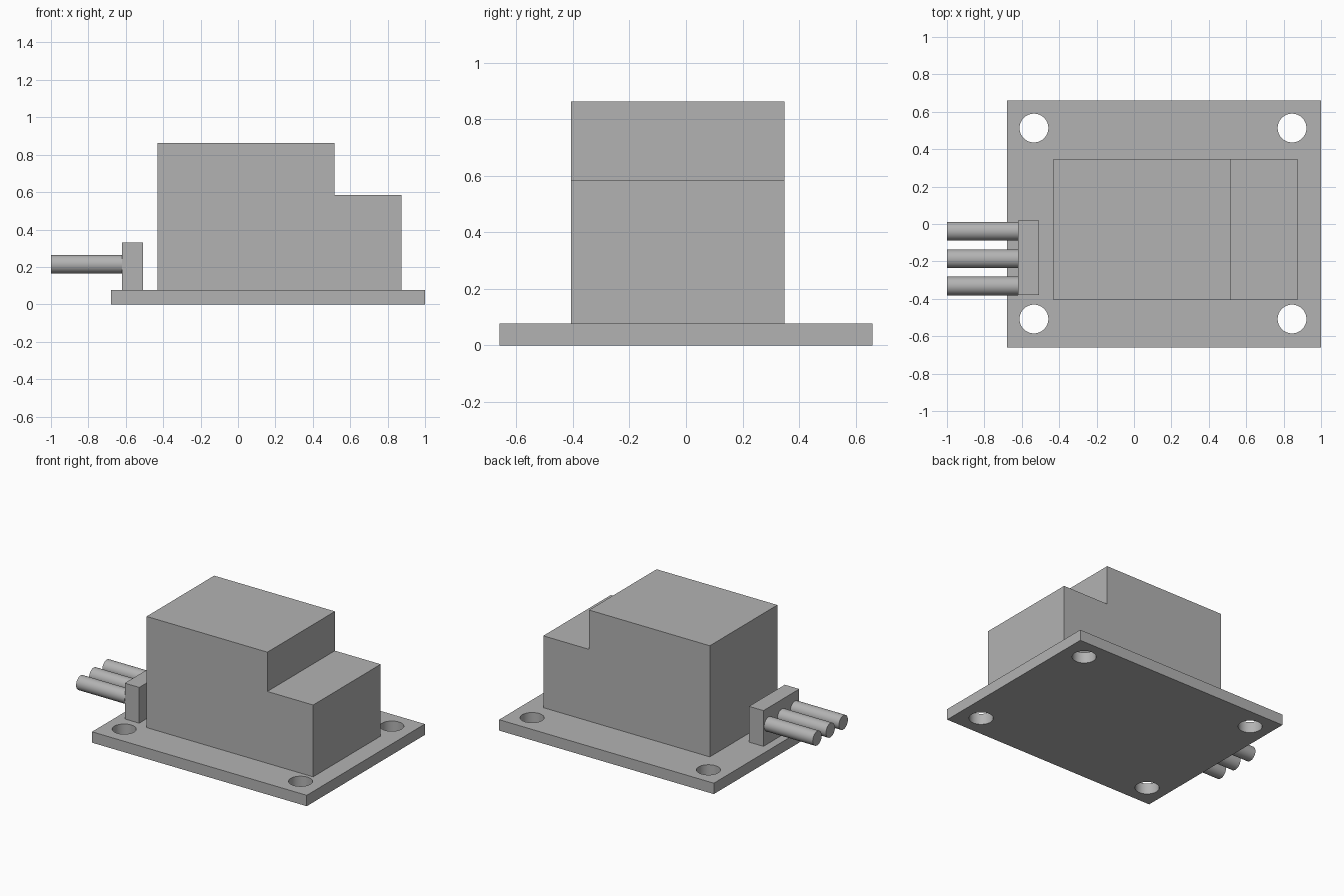
import bpy
import bmesh
from math import pi, radians
from mathutils import Matrix

if "Cube" in bpy.data.objects:
    bpy.data.objects.remove(bpy.data.objects["Cube"], do_unlink=True)

BASE_TOP = 0.077

grey = bpy.data.materials.new("plain_grey")
grey.use_nodes = True
GREY = (0.45, 0.45, 0.45, 1)
grey.diffuse_color = GREY
grey.node_tree.nodes["Principled BSDF"].inputs["Base Color"].default_value = GREY


def make_object(name, bm):
    bmesh.ops.recalc_face_normals(bm, faces=bm.faces)
    mesh = bpy.data.meshes.new(name)
    bm.to_mesh(mesh)
    bm.free()
    mesh.materials.append(grey)
    obj = bpy.data.objects.new(name, mesh)
    bpy.context.collection.objects.link(obj)
    return obj


def prism(name, profile, y0, y1):
    """Extrude an x-z outline along y."""
    bm = bmesh.new()
    face = bm.faces.new([bm.verts.new((x, y0, z)) for x, z in profile])
    new = bmesh.ops.extrude_face_region(bm, geom=[face])["geom"]
    verts = [v for v in new if isinstance(v, bmesh.types.BMVert)]
    bmesh.ops.translate(bm, verts=verts, vec=(0, y1 - y0, 0))
    return make_object(name, bm)


def box(name, x0, x1, y0, y1, z0, z1):
    return prism(name, [(x0, z0), (x1, z0), (x1, z1), (x0, z1)], y0, y1)


def add_cylinder(bm, radius, depth, matrix):
    bmesh.ops.create_cone(bm, cap_ends=True, segments=48, radius1=radius,
                          radius2=radius, depth=depth, matrix=matrix)


def smooth(obj):
    bpy.ops.object.select_all(action="DESELECT")
    obj.select_set(True)
    bpy.context.view_layer.objects.active = obj
    bpy.ops.object.shade_smooth_by_angle(angle=radians(30))


# Mounting plate with a screw hole at each corner
plate = box("mounting_plate", -0.68, 1.0, -0.66, 0.66, 0, BASE_TOP)
bm = bmesh.new()
for x in (-0.535, 0.845):
    for y in (-0.508, 0.513):
        add_cylinder(bm, 0.077, 0.4, Matrix.Translation((x, y, 0)))
cutter = make_object("screw_hole_cutter", bm)
cutter.hide_render = True
holes = plate.modifiers.new("screw_holes", "BOOLEAN")
holes.operation = "DIFFERENCE"
holes.solver = "EXACT"
holes.object = cutter
bpy.context.view_layer.objects.active = plate
bpy.ops.object.modifier_apply(modifier=holes.name)
bpy.data.objects.remove(cutter, do_unlink=True)
smooth(plate)

# Stepped housing
prism("stepped_housing",
      [(-0.43, BASE_TOP), (0.873, BASE_TOP), (0.873, 0.585),
       (0.515, 0.585), (0.515, 0.863), (-0.43, 0.863)], -0.407, 0.348)

# Cable connector block and its three wires
box("connector_block", -0.62, -0.507, -0.38, 0.02, BASE_TOP, 0.33)
for number, y in enumerate((-0.038, -0.186, -0.331), 1):
    bm = bmesh.new()
    add_cylinder(bm, 0.05, 0.38,
                 Matrix.Translation((-0.81, y, 0.214)) @ Matrix.Rotation(pi / 2, 4, "Y"))
    smooth(make_object(f"wire_{number}", bm))
